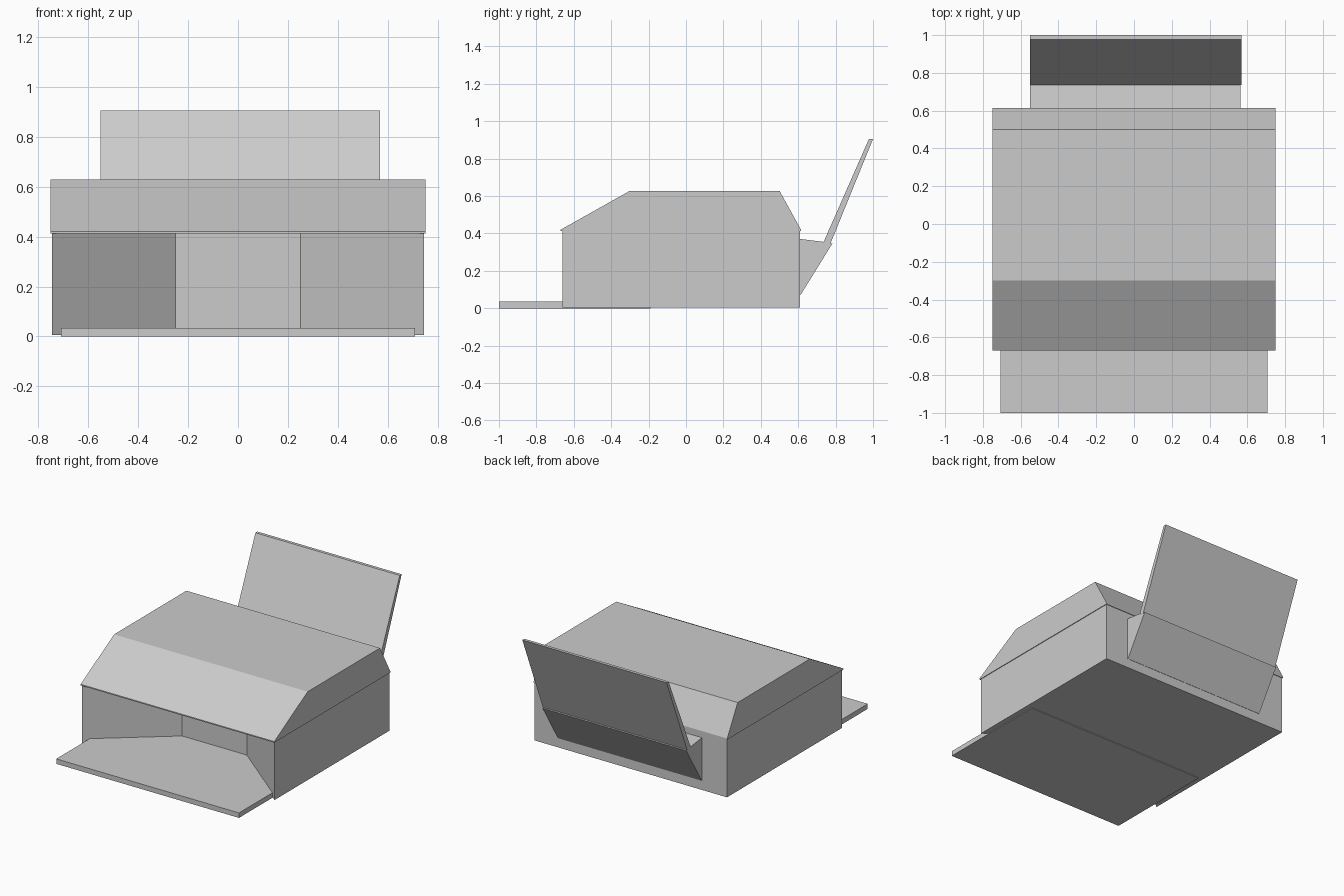
import bpy
import bmesh
from mathutils import Vector

if "Cube" in bpy.data.objects:
    bpy.data.objects.remove(bpy.data.objects["Cube"], do_unlink=True)

grey = bpy.data.materials.new("light grey plastic")
grey.use_nodes = True
grey.diffuse_color = (0.6, 0.6, 0.6, 1)
grey.node_tree.nodes["Principled BSDF"].inputs["Base Color"].default_value = (0.6, 0.6, 0.6, 1)


def extrude(name, points, offset):
    """Close a flat outline and sweep it along the offset."""
    bm = bmesh.new()
    face = bm.faces.new([bm.verts.new(p) for p in points])
    swept = bmesh.ops.extrude_face_region(bm, geom=[face])["geom"]
    verts = [v for v in swept if isinstance(v, bmesh.types.BMVert)]
    bmesh.ops.translate(bm, verts=verts, vec=Vector(offset))
    bmesh.ops.recalc_face_normals(bm, faces=bm.faces)
    mesh = bpy.data.meshes.new(name)
    bm.to_mesh(mesh)
    bm.free()
    mesh.materials.append(grey)
    obj = bpy.data.objects.new(name, mesh)
    bpy.context.collection.objects.link(obj)
    return obj


def plan(name, outline, bottom, top):
    return extrude(name, [(x, y, bottom) for x, y in outline], (0, 0, top - bottom))


def side_profile(name, outline, left, right):
    return extrude(name, [(left, y, z) for y, z in outline], (right - left, 0, 0))


# Lower housing with a tapered paper exit at the front
half_plan = [(0.25, -0.26), (0.745, -0.66), (0.745, 0.61)]
mirrored = [(-x, y) for x, y in reversed(half_plan)]
plan("lower_housing", half_plan + mirrored, 0.005, 0.413)

# Sloping lid
side_profile("lid", [(-0.67, 0.412), (-0.67, 0.42), (-0.3, 0.628),
                     (0.5, 0.628), (0.615, 0.42), (0.615, 0.412)], -0.75, 0.75)

# Output tray, reaching into the housing
plan("output_tray", [(-0.708, -1), (0.708, -1), (0.708, -0.19), (-0.708, -0.19)], 0, 0.035)

# Rear feed wedge and leaning paper support
side_profile("feed_wedge", [(0.6, 0.07), (0.612, 0.07), (0.782, 0.345),
                            (0.735, 0.355), (0.6, 0.372)], -0.55, 0.565)
side_profile("paper_support", [(0.735, 0.353), (0.77, 0.34), (1, 0.905), (0.978, 0.905)],
             -0.55, 0.568)
